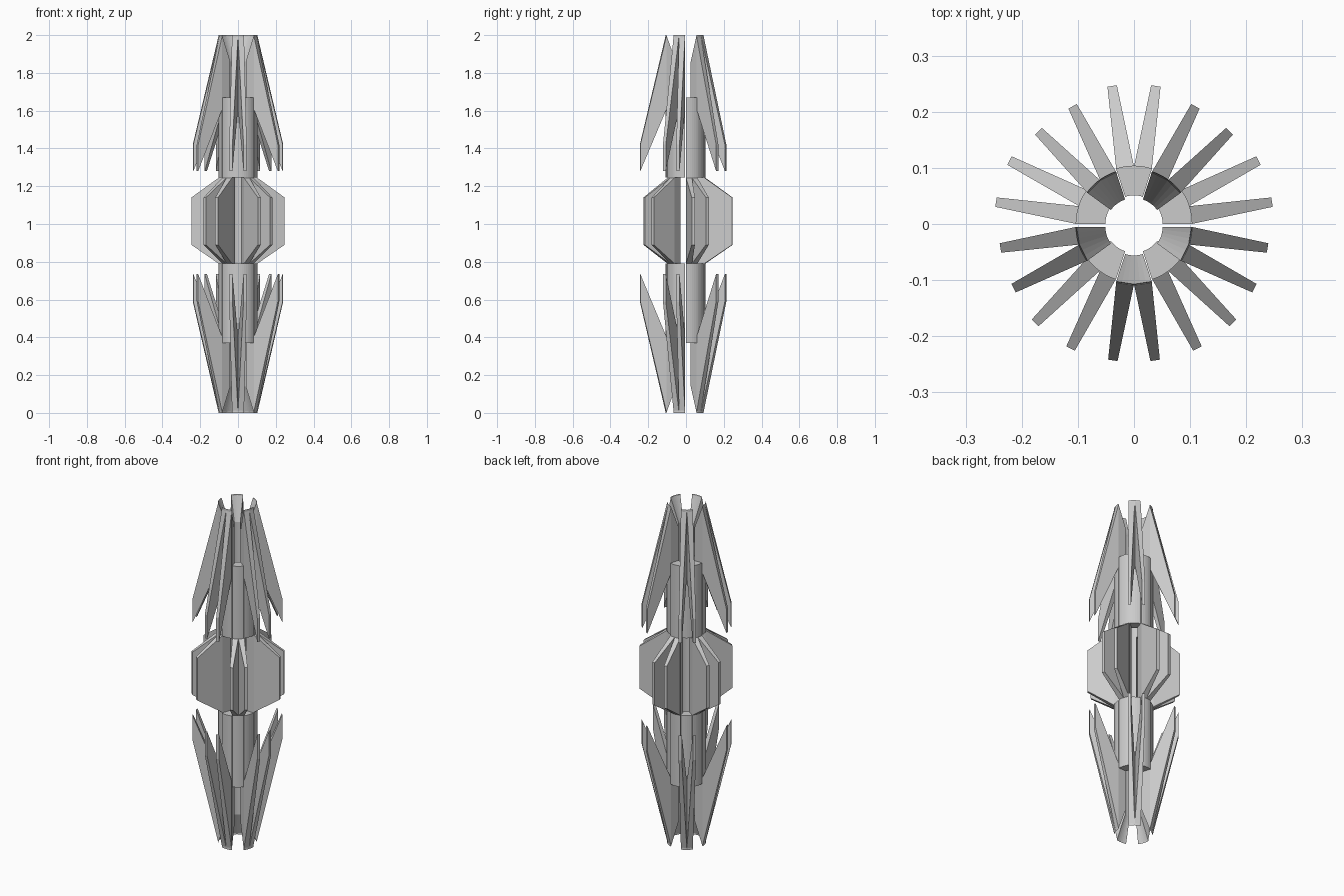
import bpy, bmesh, math

if "Cube" in bpy.data.objects:
    bpy.data.objects.remove(bpy.data.objects["Cube"])

R_IN, R_OUT = 0.051, 0.104
STEPS = 6  # facets per 36 degree wall sector


def loft(bm, rings):
    """Skin a list of closed point rings and cap both ends."""
    vs = [[bm.verts.new(p) for p in ring] for ring in rings]
    n = len(vs[0])
    for a, b in zip(vs, vs[1:]):
        for i in range(n):
            j = (i + 1) % n
            bm.faces.new((a[i], a[j], b[j], b[i]))
    bm.faces.new(vs[0][::-1])
    bm.faces.new(vs[-1])


def wall(bm, profile, mid_deg):
    """Sweep an (r, z) profile through a 36 degree arc."""
    rings = []
    for i in range(STEPS + 1):
        a = math.radians(mid_deg - 18 + 36 * i / STEPS)
        rings.append([(r * math.cos(a), r * math.sin(a), z) for r, z in profile])
    loft(bm, rings)


def fin(bm, profile, deg):
    """Radial blade from an (r, z) profile, thinner towards its tip."""
    a = math.radians(deg)
    c, s = math.cos(a), math.sin(a)
    r0, r1 = min(p[0] for p in profile), max(p[0] for p in profile)
    rings = []
    for side in (-1, 1):
        ring = []
        for r, z in profile:
            h = side * (0.0160 + (0.0085 - 0.0160) * (r - r0) / (r1 - r0))
            ring.append((r * c - h * s, r * s + h * c, z))
        rings.append(ring)
    loft(bm, rings)


def segment(name, mid_deg, wall_profile, fin_profile, y):
    bm = bmesh.new()
    wall(bm, wall_profile, mid_deg)
    for off in (-9, 9):
        fin(bm, fin_profile, mid_deg + off)
    bmesh.ops.recalc_face_normals(bm, faces=bm.faces)
    me = bpy.data.meshes.new(name)
    bm.to_mesh(me)
    bm.free()
    ob = bpy.data.objects.new(name, me)
    ob.location.y = y
    bpy.context.collection.objects.link(ob)


# Wall and fin profiles (r, z)
core_wall = [(R_IN, 0.37), (R_OUT, 0.37), (R_OUT, 1.67), (R_IN, 1.67)]
core_fin = [(0.101, 0.79), (0.249, 0.89), (0.249, 1.14), (0.101, 1.245)]
top_wall = [(R_IN, 1.245), (R_OUT, 1.245), (R_OUT, 2.0), (R_IN, 1.86)]
top_fin = [(0.101, 1.61), (0.241, 1.28), (0.241, 1.42), (0.101, 2.0)]
low_wall = [(R_IN, 0.79), (R_OUT, 0.79), (R_OUT, 0.0), (R_IN, 0.14)]
low_fin = [(0.101, 0.40), (0.241, 0.735), (0.241, 0.59), (0.101, 0.0)]

for k in range(5):
    # Long core staves with broad middle fins
    segment(f"core_stave_{k}", 18 + 72 * k, core_wall, core_fin, 0.0)
    # Upper and lower crown staves filling the gaps, with swept fins
    segment(f"upper_crown_stave_{k}", 54 + 72 * k, top_wall, top_fin, -0.005)
    segment(f"lower_crown_stave_{k}", 54 + 72 * k, low_wall, low_fin, -0.005)
